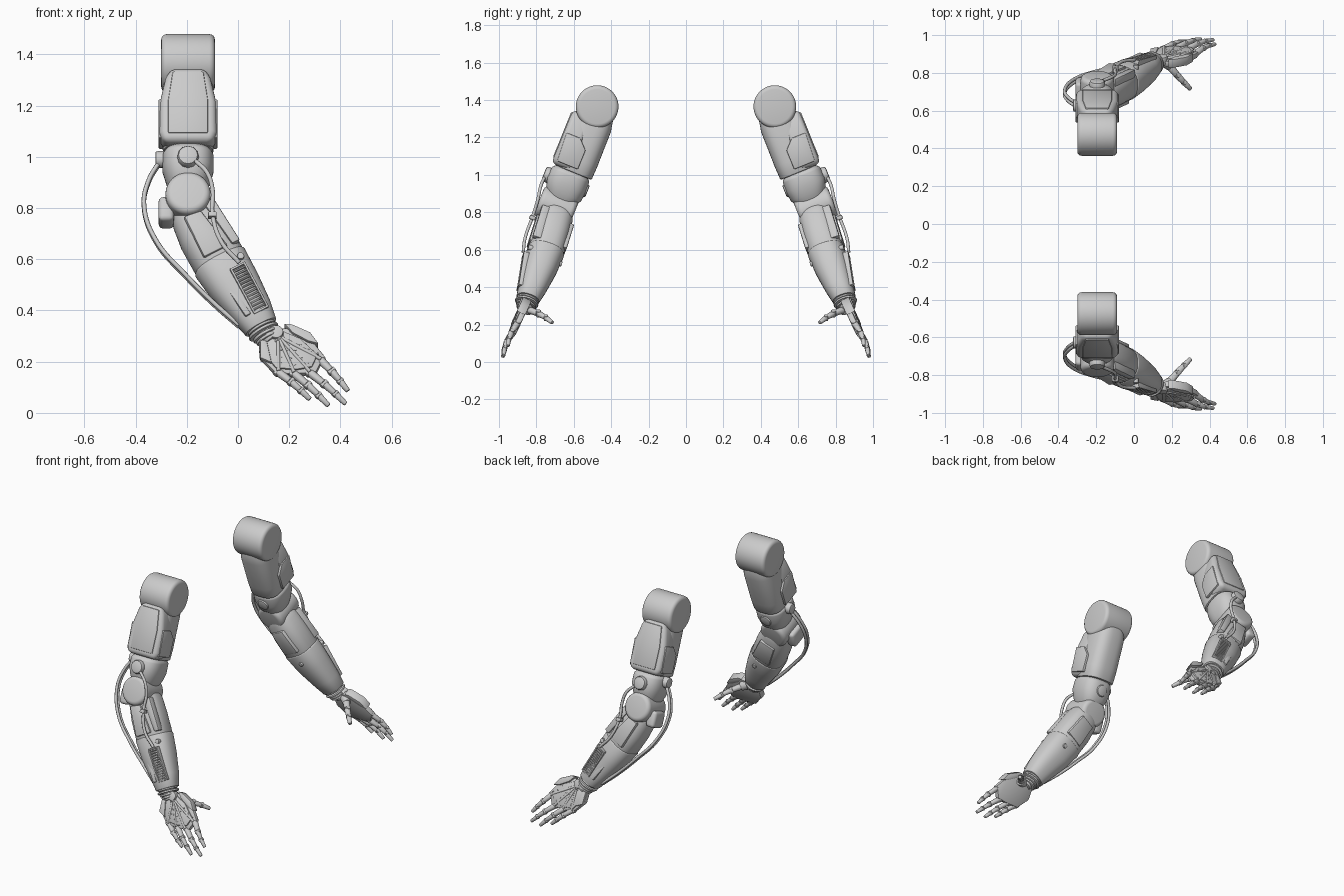
import bpy, bmesh, math
from mathutils import Matrix, Vector

if "Cube" in bpy.data.objects:
    bpy.data.objects.remove(bpy.data.objects["Cube"])

R = lambda deg, ax: Matrix.Rotation(math.radians(deg), 4, ax)
T = lambda *v: Matrix.Translation(Vector(v))

# frames: upper arm (tilted outwards), forearm (bent at elbow), hand
U = T(-.195, -.475, 1.365) @ R(-22, 'X')
F = U @ T(0, 0, -.57) @ R(-28.5, 'Y') @ R(4, 'X')
hx = Vector((.165, .03, .06)).normalized()
hz = Vector((-.195, .14, .31)).normalized()
hy = hz.cross(hx).normalized()
hx = hy.cross(hz)
H = Matrix((hx, hy, hz)).transposed().to_4x4()
H.translation = (.105, -.853, .318)
I = Matrix()


def mirror(ob):
    m = ob.modifiers.new("Mirror", 'MIRROR')
    m.use_axis = (False, True, False)
    m.use_mirror_merge = False


def finish(name, bm, M, bevel=0, seg=2):
    bmesh.ops.recalc_face_normals(bm, faces=bm.faces)
    if bevel:
        es = [e for e in bm.edges if len(e.link_faces) == 2 and e.calc_face_angle() > .6]
        bmesh.ops.bevel(bm, geom=es, offset=bevel, segments=seg, profile=.5,
                        affect='EDGES', clamp_overlap=True)
    bm.transform(M)
    me = bpy.data.meshes.new(name)
    bm.to_mesh(me)
    bm.free()
    me.polygons.foreach_set("use_smooth", [True] * len(me.polygons))
    me.set_sharp_from_angle(angle=math.radians(32))
    ob = bpy.data.objects.new(name, me)
    bpy.context.collection.objects.link(ob)
    mirror(ob)
    return ob


def cyl(name, p, q, r1, r2, M, n=24, bevel=.005, seg=2, flat=1):
    p, q = Vector(p), Vector(q)
    bm = bmesh.new()
    bmesh.ops.create_cone(bm, cap_ends=True, segments=n, radius1=r1, radius2=r2, depth=(q - p).length)
    bm.transform(Matrix.Diagonal((1, flat, 1, 1)))
    rot = (q - p).to_track_quat('Z', 'Y').to_matrix().to_4x4()
    return finish(name, bm, M @ Matrix.Translation((p + q) / 2) @ rot, bevel, seg)


def prism(name, pts, y0, y1, M, bevel=.006, seg=2):
    bm = bmesh.new()
    f = bm.faces.new([bm.verts.new((x, y0, z)) for x, z in pts])
    ext = bmesh.ops.extrude_face_region(bm, geom=[f])
    bmesh.ops.translate(bm, vec=(0, y1 - y0, 0),
                        verts=[v for v in ext['geom'] if isinstance(v, bmesh.types.BMVert)])
    return finish(name, bm, M, bevel, seg)


def box(name, c, s, M, bevel=.006, seg=2):
    bm = bmesh.new()
    bmesh.ops.create_cube(bm, size=1, matrix=T(*c) @ Matrix.Diagonal((*s, 1)))
    return finish(name, bm, M, bevel, seg)


def loft(name, rings, M, power=2.0, n=40, bevel=.004):
    """Rings are (z, rx, ry, cx, cy), superellipse section."""
    bm, prev = bmesh.new(), None
    sp = lambda v: math.copysign(abs(v) ** (2 / power), v)
    for k, (z, rx, ry, cx, cy) in enumerate(rings):
        ang = [2 * math.pi * i / n for i in range(n)]
        cur = [bm.verts.new((cx + rx * sp(math.cos(a)), cy + ry * sp(math.sin(a)), z)) for a in ang]
        if prev:
            for i in range(n):
                bm.faces.new((prev[i], prev[(i + 1) % n], cur[(i + 1) % n], cur[i]))
        if k in (0, len(rings) - 1):
            bm.faces.new(cur)
        prev = cur
    return finish(name, bm, M, bevel)


def cable(name, pts, M, r):
    cu = bpy.data.curves.new(name, 'CURVE')
    cu.dimensions, cu.bevel_depth, cu.bevel_resolution = '3D', r, 2
    s = cu.splines.new('BEZIER')
    s.resolution_u = 8
    s.bezier_points.add(len(pts) - 1)
    for b, p in zip(s.bezier_points, pts):
        b.co = M @ Vector(p)
        b.handle_left_type = b.handle_right_type = 'AUTO'
    ob = bpy.data.objects.new(name, cu)
    bpy.context.collection.objects.link(ob)
    mirror(ob)


# shoulder and upper arm
cyl("shoulder", (-.105, 0, 0), (.105, 0, 0), .114, .114, U, 56, .022, 4)
loft("upper_arm", [(-.03, .09, .1, 0, .005), (-.1, .1, .105, 0, .014), (-.3, .102, .107, 0, .014),
                   (-.375, .098, .103, 0, .016)], U, 2.8, 48, .008)
prism("upper_arm_armour", [(-.068, -.062), (.068, -.062), (.088, -.1), (.11, -.2), (.112, -.33), (.098, -.372),
                           (-.098, -.372), (-.112, -.33), (-.11, -.2), (-.088, -.1)], -.113, 0, U, .026, 4)
prism("armour_panel", [(-.06, -.08), (.06, -.08), (.078, -.2), (.078, -.34), (-.078, -.34), (-.078, -.2)],
      -.118, -.09, U, .006)
for s in (-1, 1):
    prism("side_plate", [(-.1, -.19), (-.02, -.19), (.03, -.24), (.03, -.35), (-.09, -.35)],
          -.012, .012, U @ T(s * .103, 0, 0) @ R(90, 'Z') @ T(0, 0, 0), .005)

# elbow
loft("elbow_fork", [(-.37, .085, .09, 0, .005), (-.39, .1, .108, 0, .004), (-.45, .1, .112, 0, .004),
                    (-.5, .085, .1, 0, .01), (-.55, .065, .07, 0, .01)], U, 2.6, 40, .006)
cyl("elbow_knob", (0, -.08, -.437), (0, -.13, -.437), .044, .04, U, 12, .01)
cyl("elbow_back_knob", (0, .08, -.44), (0, .122, -.44), .04, .036, U, 16, .01)
cyl("elbow_joint", (0, -.1, -.58), (0, .1, -.58), .088, .088, U, 48, .025, 4)
box("elbow_stop", (-.085, .0, -.63), (.06, .11, .1), U @ T(0, 0, 0), .018, 3)
cyl("cable_mount", (-.06, 0, -.405), (-.128, 0, -.405), .036, .032, U, 12, .008)

# forearm
loft("forearm_upper", [(-.02, .075, .075, -.005, .012), (-.07, .095, .09, -.008, .014),
                       (-.16, .104, .094, -.012, .016), (-.29, .105, .096, -.012, .016)], F, 2.5)
loft("forearm_sleeve", [(-.277, .1, .09, -.012, .016), (-.283, .11, .1, -.012, .016), (-.4, .102, .092, -.008, .012),
                        (-.52, .083, .076, 0, .006), (-.6, .067, .062, 0, 0)], F, 2.4)
prism("forearm_front_panel", [(-.065, -.08), (.005, -.09), (.03, -.265), (-.075, -.265)], -.088, -.04, F, .008)
prism("forearm_side_panel", [(.03, -.07), (.075, -.06), (.085, -.265), (.05, -.265)], -.08, -.03, F, .008)
prism("forearm_inner_panel", [(-.05, -.1), (.05, -.1), (.06, -.26), (-.06, -.26)], .06, .116, F, .008)
cyl("forearm_screw", (.055, -.05, -.325), (.055, -.083, -.325), .014, .014, F, 12, .003)
cyl("inner_screw", (.02, .07, -.34), (.02, .117, -.34), .014, .014, F, 12, .003)

# ribbed vent on the forearm
V = F @ T(.022, -.066, -.455) @ R(7.5, 'X')
for s in (-1, 1):
    box("vent_rail", (s * .029, -.004, 0), (.009, .03, .2), V, .003)
    box("vent_end", (0, -.004, s * .097), (.066, .03, .009), V, .003)
for i in range(13):
    box("vent_rib", (0, -.005, -.084 + i * .014), (.05, .022, .007), V, .0015, 1)
prism("sleeve_outer_panel", [(-.06, -.36), (-.03, -.36), (-.02, -.55), (-.045, -.55)], -.072, -.03, F, .006)

# cables
for dy in (-.01, .01):
    cable("rear_cable", [(-.11, dy, -.415), (-.155, dy, -.5), (-.172, dy, -.6), (-.125, dy, -.75), (-.01, dy + .01, -.89),
                         (.1, dy + .03, -1.0), (.2, dy + .04, -1.09)], U, .009)
cable("front_cable", [(.03, -.12, -.46), (.075, -.12, -.51), (.096, -.108, -.58), (.095, -.1, -.67),
                      (.13, -.095, -.79), (.2, -.075, -.87)], U, .009)
box("cable_clip", (.095, -.098, -.68), (.034, .034, .022), U, .005)

# wrist
for z, r in ((-.597, .058), (-.613, .064), (-.63, .054), (-.645, .048)):
    cyl("wrist_ring", (0, 0, z), (0, 0, z - .012), r, r, F, 32, .004)
cyl("wrist_core", (0, 0, -.58), (.01, -.005, -.67), .045, .036, F, 24, .004)

# palm
prism("palm", [(-.04, -.02), (.035, -.012), (.09, -.04), (.135, -.1), (.148, -.21), (.085, -.255), (.03, -.232),
               (-.055, -.185), (-.075, -.09)], -.014, .018, H, .007)
prism("hand_back_plate", [(-.03, -.035), (.05, -.03), (.1, -.1), (.125, -.195), (.08, -.23), (.02, -.21),
                          (-.045, -.165), (-.055, -.09)], -.022, 0, H, .004)
cyl("wrist_boss", (.03, .01, -.035), (.03, -.036, -.035), .03, .028, H, 20, .005)
prism("thumb_side_plate", [(.075, -.02), (.1, -.035), (.145, -.1), (.15, -.16), (.12, -.13), (.085, -.07)],
      -.03, .02, H, .004)
prism("outer_side_plate", [(-.04, -.03), (-.02, -.05), (-.05, -.14), (-.078, -.1)], -.028, .01, H, .004)


def finger(name, p, q, r, M, bend):
    # three tapered links with hinge pins, curling slightly
    p, q = Vector(p), Vector(q)
    side = (q - p).cross(Vector((0, 1, 0))).normalized()
    ts = (0, .4, .7, 1)
    js = [p.lerp(q, t) + Vector(bend) * math.sin(math.pi * t) for t in ts]
    for k in range(3):
        a, b = js[k], js[k + 1]
        g = (b - a) * .06
        k0, k1 = r * (1 - .13 * k), r * (.84 - .15 * k)
        cyl(name + "_link", a + g, b - g, k0, k1, M, 10, .003, 2, .9)
        cyl(name + "_pin", a - side * k0 * .95, a + side * k0 * .95, k0 * .72, k0 * .72, M, 12, .002)


ends = [(-.042, -.175, .01, -.342), (.008, -.21, .06, -.402), (.064, -.238, .122, -.428), (.128, -.212, .157, -.384)]
for name, (x0, z0, x1, z1) in zip(("little_finger", "ring_finger", "middle_finger", "index_finger"), ends):
    finger(name, (x0, 0, z0), (x1, .004, z1), .019, H, (0, -.012, 0))
    # tendon rod and row of rivets on the back of the hand
    a, b = Vector((.03, -.022, -.05)), Vector((x0, -.016, z0 - .005))
    cyl("tendon", a, b, .007, .008, H, 8, .002)
    for i in range(3):
        c = a.lerp(b, .45 + .2 * i) + Vector((.014, 0, 0))
        cyl("rivet", c + Vector((0, .01, 0)), c - Vector((0, .006, 0)), .004, .004, H, 8, .001)

# thumb
cyl("thumb_base", (.14, -.875, .3), (.195, -.835, .272), .034, .026, I, 12, .006)
finger("thumb", (.18, -.845, .28), (.302, -.712, .208), .022, I, (0, .004, .008))
